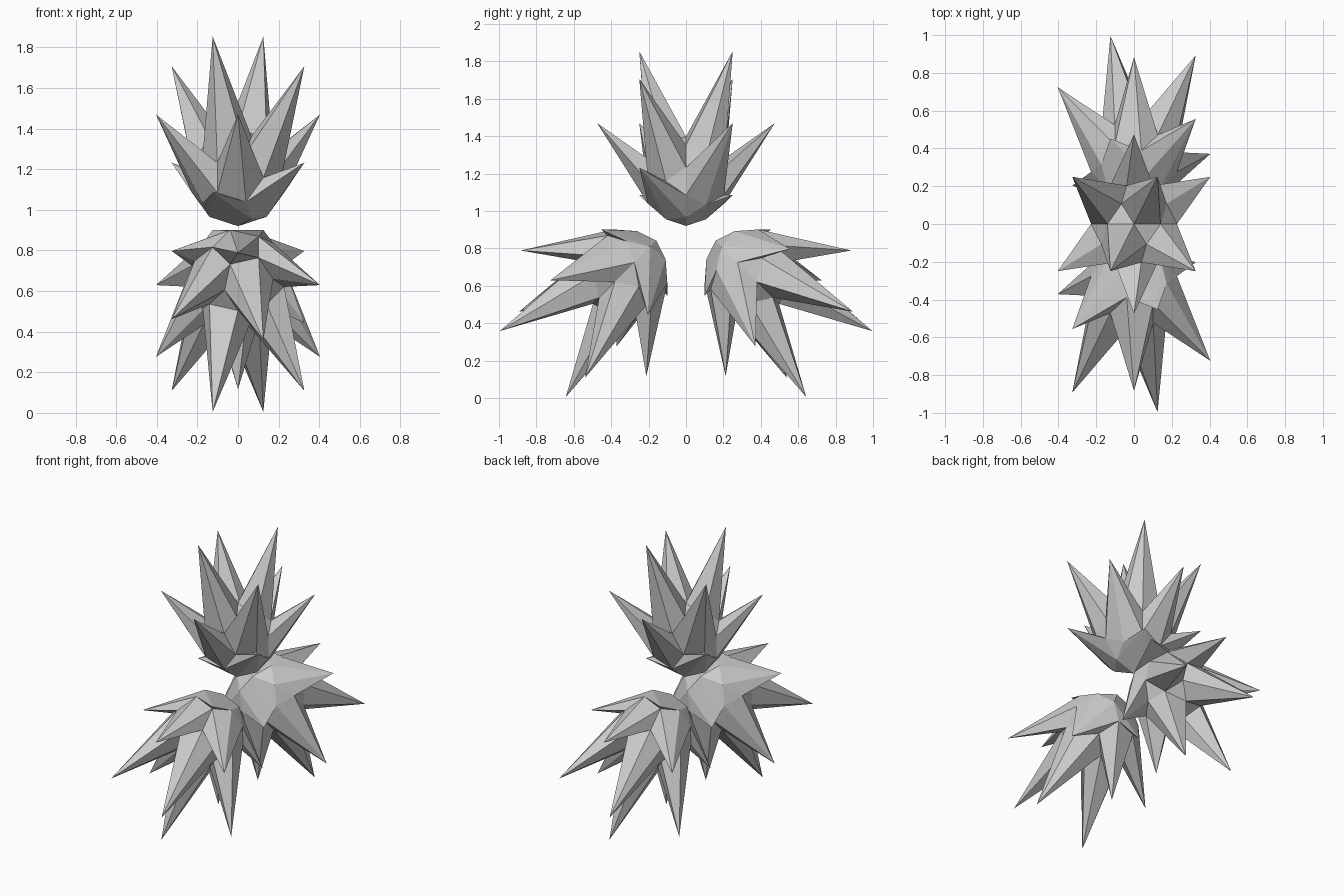
import bpy, bmesh
from math import radians
from mathutils import Matrix, Vector

if "Cube" in bpy.data.objects:
    bpy.data.objects.remove(bpy.data.objects["Cube"])

CORE = 0.239    # radius of the rounded core
TIP = 0.475     # radius of the spike tips around their shifted centre
SHIFT = 0.311   # how far the tips are swept outward from the core


def spiky_cluster(name, tip_centre, angle):
    """Low-poly ball with twelve vertices pulled out into swept spikes."""
    bm = bmesh.new()
    bmesh.ops.create_icosphere(bm, subdivisions=2, radius=1.0)
    # lay the ball's five-fold axis along y
    bmesh.ops.rotate(bm, verts=bm.verts, cent=(0, 0, 0),
                     matrix=Matrix.Rotation(radians(90), 3, 'X'))
    for v in bm.verts:
        d = v.co.normalized()
        is_tip = abs(d.y) > 0.95 or 0.49 < abs(d.y) < 0.6
        v.co = d * TIP if is_tip else d * CORE - Vector((0, 0, SHIFT))
    bmesh.ops.recalc_face_normals(bm, faces=bm.faces)
    mesh = bpy.data.meshes.new(name)
    bm.to_mesh(mesh)
    bm.free()
    obj = bpy.data.objects.new(name, mesh)
    obj.location = tip_centre
    obj.rotation_euler = (radians(angle), 0, 0)
    bpy.context.collection.objects.link(obj)


# upright cluster on top, two drooping clusters front and back
spiky_cluster("top_leaf_cluster", (0, 0, 1.47), 0)
spiky_cluster("back_leaf_cluster", (0, 0.548, 0.453), -135)
spiky_cluster("front_leaf_cluster", (0, -0.548, 0.453), 135)
